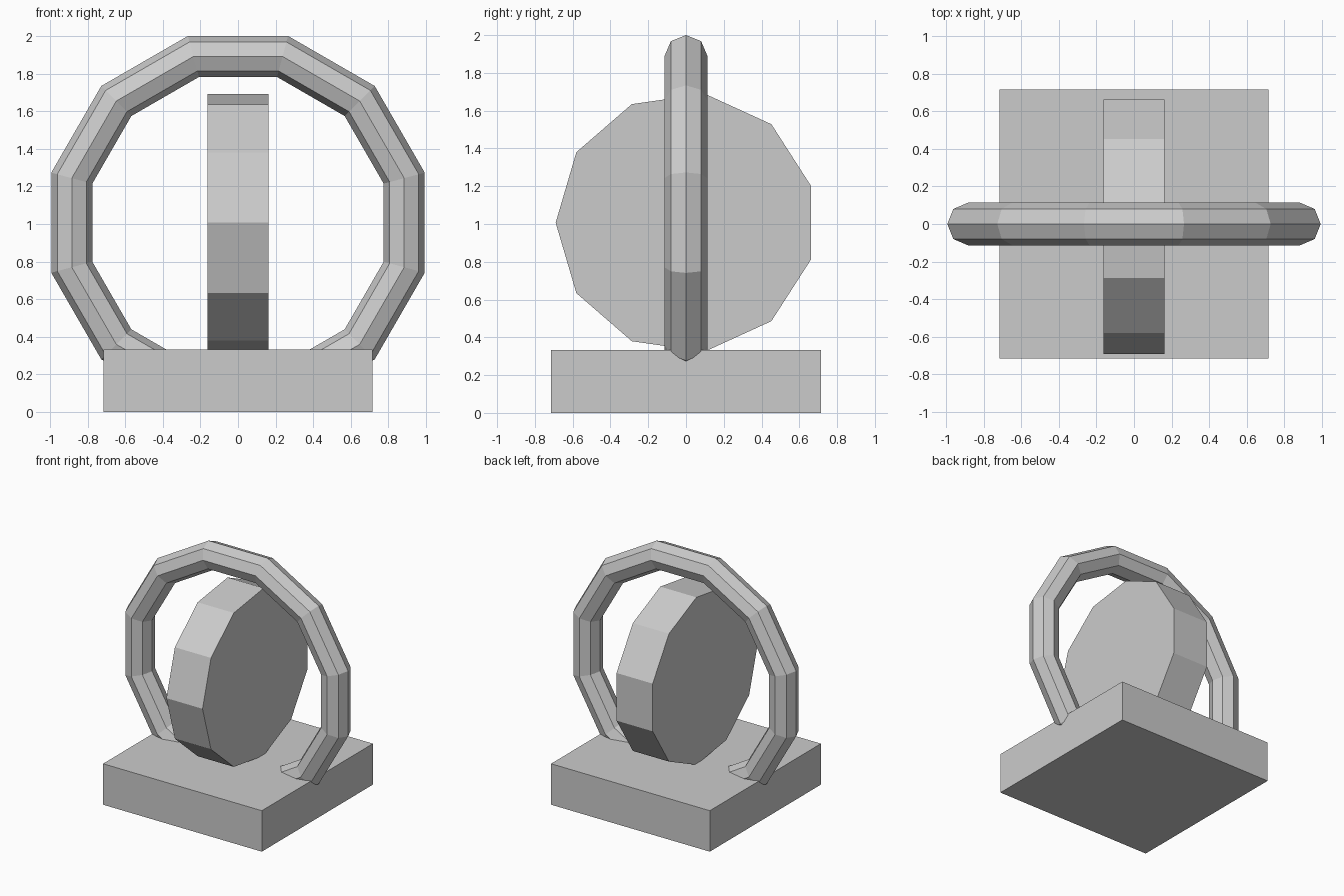
import bpy, bmesh, math
from mathutils import Matrix

if "Cube" in bpy.data.objects:
    bpy.data.objects.remove(bpy.data.objects["Cube"])

CENTRE_Z = 1.007


def add_object(name, bm):
    bmesh.ops.recalc_face_normals(bm, faces=bm.faces)
    mesh = bpy.data.meshes.new(name)
    bm.to_mesh(mesh)
    bm.free()
    obj = bpy.data.objects.new(name, mesh)
    bpy.context.collection.objects.link(obj)
    return obj


# Square base slab
bm = bmesh.new()
bmesh.ops.create_cube(bm, size=1, matrix=Matrix.Translation((0, 0, 0.167))
                      @ Matrix.Diagonal((1.432, 1.432, 0.334, 1)))
add_object("base", bm)

# Eleven-sided upright disc, axis along x, one corner pointing to the front
bm = bmesh.new()
rim = []
for i in range(11):
    a = math.pi + 2 * math.pi * i / 11
    rim.append(bm.verts.new((-0.163, 0.69 * math.cos(a), CENTRE_Z + 0.69 * math.sin(a))))
face = bm.faces.new(rim)
ext = bmesh.ops.extrude_face_region(bm, geom=[face], use_keep_orig=True)
verts = [v for v in ext["geom"] if isinstance(v, bmesh.types.BMVert)]
bmesh.ops.translate(bm, verts=verts, vec=(0.326, 0, 0))
add_object("disc", bm)

# Twelve-segment ring with an octagonal section, its foot sunk into the base
MAJOR, MINOR, SEGS, SIDES = 0.915, 0.113, 12, 8
bm = bmesh.new()
rings = []
for i in range(SEGS):
    a = 2 * math.pi * (i + 0.5) / SEGS
    ring = []
    for j in range(SIDES):
        b = 2 * math.pi * j / SIDES
        r = MAJOR + MINOR * math.cos(b)
        ring.append(bm.verts.new((r * math.cos(a), MINOR * math.sin(b),
                                  CENTRE_Z + r * math.sin(a))))
    rings.append(ring)
for i in range(SEGS):
    p, q = rings[i], rings[(i + 1) % SEGS]
    for j in range(SIDES):
        k = (j + 1) % SIDES
        bm.faces.new((p[j], q[j], q[k], p[k]))
add_object("ring", bm)
